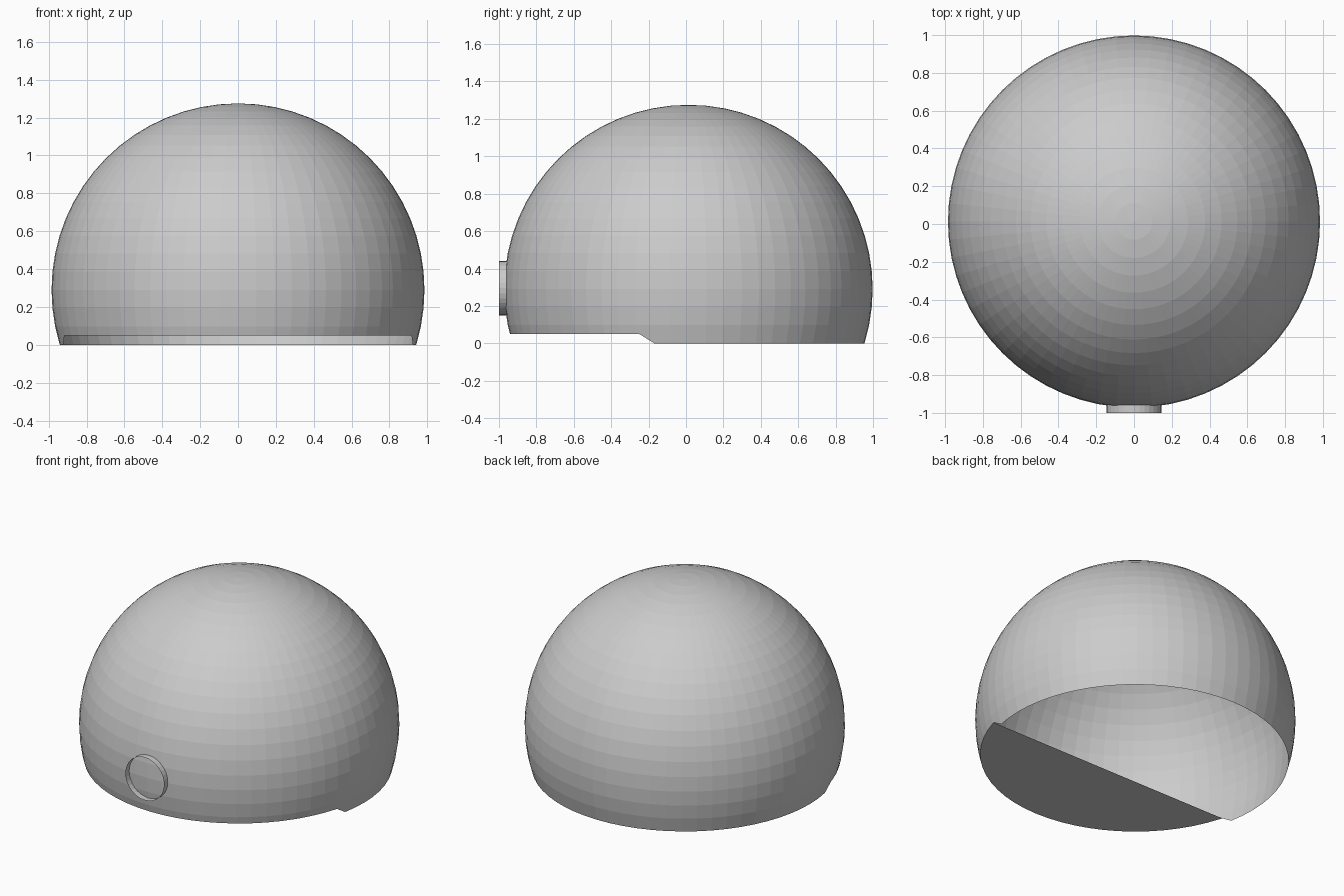
import bpy, bmesh, math
from mathutils import Matrix, Vector

if "Cube" in bpy.data.objects:
    bpy.data.objects.remove(bpy.data.objects["Cube"])

R, CY, CZ = 0.985, 0.013, 0.29      # dome radius and centre
STEP_Y0, STEP_Y1, STEP_Z = -0.25, -0.17, 0.05   # raised front of the rim


def make_object(name, bm):
    mesh = bpy.data.meshes.new(name)
    bm.to_mesh(mesh)
    bm.free()
    obj = bpy.data.objects.new(name, mesh)
    bpy.context.collection.objects.link(obj)
    return obj


def rim_height(y):
    t = (STEP_Y1 - y) / (STEP_Y1 - STEP_Y0)
    return STEP_Z * min(1.0, max(0.0, t))


# Open dome shell, trimmed flat at the ground
bm = bmesh.new()
bmesh.ops.create_uvsphere(bm, u_segments=64, v_segments=32, radius=R,
                          matrix=Matrix.Translation((0, CY, CZ)))
bmesh.ops.bisect_plane(bm, geom=bm.verts[:] + bm.edges[:] + bm.faces[:],
                       plane_co=(0, 0, 0), plane_no=(0, 0, 1), clear_inner=True)

# Score the lowest band along the stepped rim, then remove what lies under it
ramp_no = Vector((0, STEP_Z, STEP_Y1 - STEP_Y0))
for co, no in (((0, STEP_Y0, 0), (0, 1, 0)),
               ((0, STEP_Y1, 0), (0, 1, 0)),
               ((0, 0, STEP_Z), (0, 0, 1)),
               ((0, STEP_Y1, 0), ramp_no)):
    low = [f for f in bm.faces if min(v.co.z for v in f.verts) < STEP_Z - 1e-4]
    edges = {e for f in low for e in f.edges}
    verts = {v for f in low for v in f.verts}
    bmesh.ops.bisect_plane(bm, geom=low + list(edges) + list(verts),
                           plane_co=co, plane_no=no)
under = [f for f in bm.faces
         if f.calc_center_median().z < rim_height(f.calc_center_median().y)]
bmesh.ops.delete(bm, geom=under, context='FACES')
front_rim = [v.co.copy() for v in bm.verts
             if abs(v.co.z - STEP_Z) < 1e-4 and v.co.y < STEP_Y0 + 1e-3]
make_object("dome_shell", bm)

# Flat floor plate closing the front part of the dome
front_rim.sort(key=lambda c: math.atan2(c.x, -(c.y - CY)))
bm = bmesh.new()
face = bm.faces.new([bm.verts.new(c) for c in front_rim])
face.normal_update()
if face.normal.z > 0:
    face.normal_flip()
make_object("front_floor", bm)

# Short open tube on the front
bm = bmesh.new()
bmesh.ops.create_cone(bm, cap_ends=False, segments=32, radius1=0.145,
                      radius2=0.145, depth=0.05,
                      matrix=Matrix.Translation((0, -0.975, CZ + 0.005))
                      @ Matrix.Rotation(math.pi / 2, 4, 'X'))
make_object("front_ring", bm)
